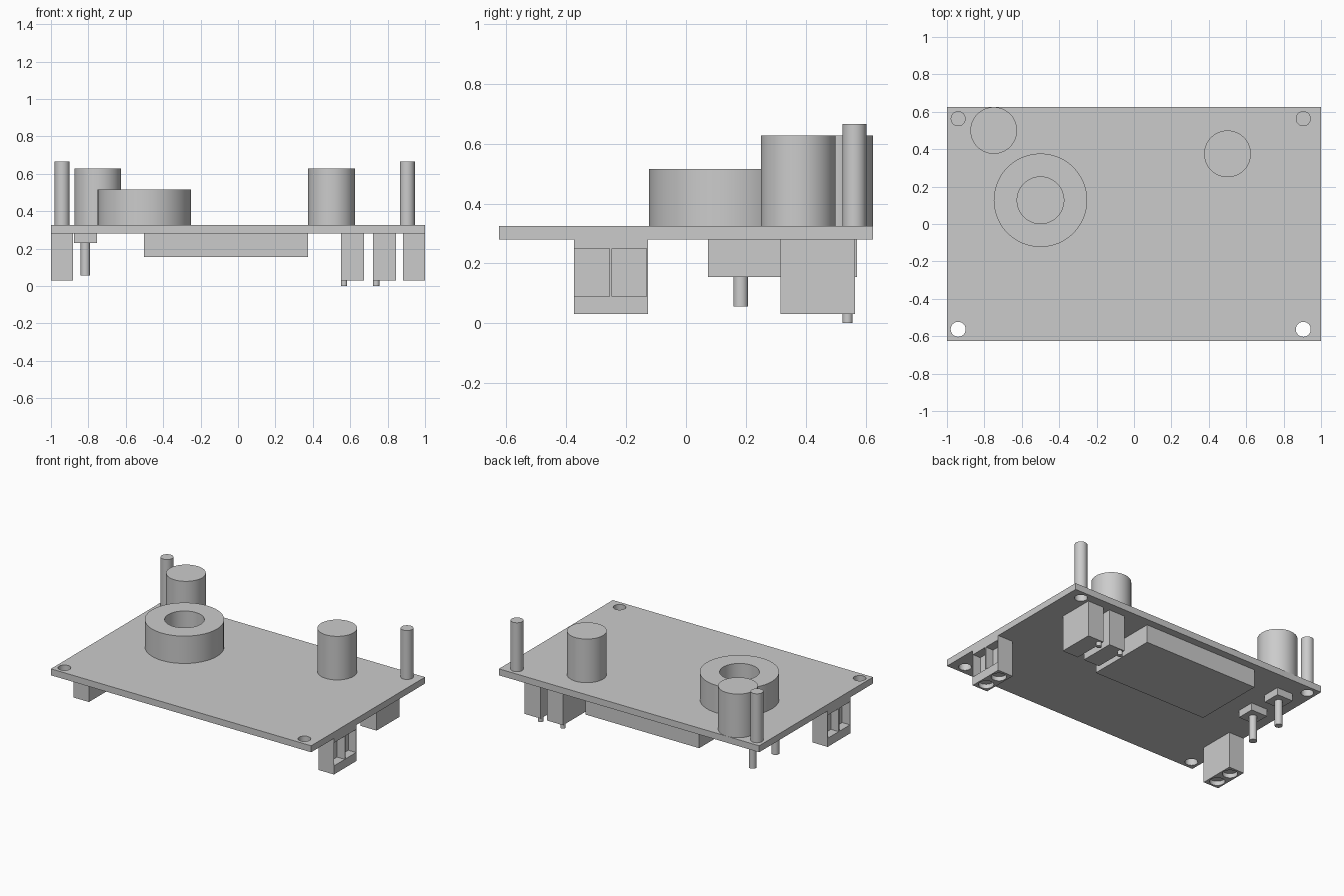
import bpy

# Remove the default cube
if "Cube" in bpy.data.objects:
    bpy.data.objects.remove(bpy.data.objects["Cube"], do_unlink=True)

GREY = (0.6, 0.6, 0.6, 1)
grey = bpy.data.materials.new("light_grey")
grey.use_nodes = True
grey.diffuse_color = GREY
grey.node_tree.nodes["Principled BSDF"].inputs["Base Color"].default_value = GREY


def finish(ob, name):
    ob.name = ob.data.name = name
    ob.data.materials.append(grey)
    return ob


def box(name, x, y, z):
    """Box from (low, high) ranges along each axis."""
    ranges = (x, y, z)
    bpy.ops.mesh.primitive_cube_add(size=1, location=[(a + b) / 2 for a, b in ranges])
    ob = bpy.context.object
    ob.scale = [b - a for a, b in ranges]
    bpy.ops.object.transform_apply(location=False, rotation=False, scale=True)
    return finish(ob, name)


def cylinder(name, x, y, radius, z):
    """Upright cylinder spanning the z range."""
    bpy.ops.mesh.primitive_cylinder_add(vertices=48, radius=radius, depth=z[1] - z[0],
                                        location=(x, y, (z[0] + z[1]) / 2))
    bpy.ops.object.shade_smooth_by_angle()
    return finish(bpy.context.object, name)


def cut(ob, cutters):
    """Subtract the cutters from ob, then discard them."""
    bpy.ops.object.select_all(action="DESELECT")
    ob.select_set(True)
    bpy.context.view_layer.objects.active = ob
    for cutter in cutters:
        cutter.hide_render = True
        mod = ob.modifiers.new("cut", "BOOLEAN")
        mod.operation = "DIFFERENCE"
        mod.solver = "EXACT"
        mod.object = cutter
        bpy.ops.object.modifier_apply(modifier=mod.name)
        bpy.data.objects.remove(cutter, do_unlink=True)
    bpy.ops.object.shade_smooth_by_angle()


UNDER, TOP, FOOT = 0.28, 0.325, 0.03
HOLE_X = {"right": -0.94, "left": 0.905}
HOLE_Y = 0.563

# Circuit board with four corner holes
board = box("board", (-1, 1), (-0.625, 0.625), (UNDER, TOP))
cut(board, [cylinder("hole_cutter", x, y, 0.04, (0.2, 0.4))
            for x in HOLE_X.values() for y in (-HOLE_Y, HOLE_Y)])

# Posts over the back holes
for side, x in HOLE_X.items():
    cylinder(f"post_{side}", x, HOLE_Y, 0.04, (TOP, 0.665))

# Capacitors and the ring coil on top
cylinder("capacitor_right", -0.75, 0.5, 0.125, (TOP, 0.628))
cylinder("capacitor_left", 0.5, 0.375, 0.125, (TOP, 0.628))
coil = cylinder("ring_coil", -0.5, 0.127, 0.25, (TOP, 0.515))
cut(coil, [cylinder("coil_cutter", -0.5, 0.127, 0.125, (0.2, 0.6))])

# Terminal blocks at both ends: wire windows outward, screw holes below
for side, s in (("right", -1), ("left", 1)):
    block = box(f"terminal_{side}", sorted((s * 0.883, s)), (-0.375, -0.127), (FOOT, UNDER))
    cutters = []
    for low in (-0.372, -0.248):
        cutters.append(box("window_cutter", sorted((s * 0.94, s * 1.05)),
                           (low, low + 0.116), (0.09, 0.25)))
        cutters.append(cylinder("screw_cutter", s * 0.942, low + 0.058, 0.048, (-0.05, 0.06)))
    cut(block, cutters)

# Large module on the underside
box("module", (-0.502, 0.373), (0.073, 0.572), (0.155, UNDER))

# Trimmers with adjusting screws
for name, x in (("inner", 0.55), ("outer", 0.722)):
    box(f"trimmer_{name}", (x, x + 0.123), (0.315, 0.564), (FOOT, UNDER))
    cylinder(f"trimmer_screw_{name}", x + 0.017, 0.54, 0.017, (0, FOOT))

# Push buttons
for name, y in (("front", 0.183), ("back", 0.433)):
    box(f"button_base_{name}", (-0.878, -0.754), (y - 0.062, y + 0.062), (0.23, UNDER))
    cylinder(f"button_stem_{name}", -0.816, y, 0.025, (0.055, 0.23))
